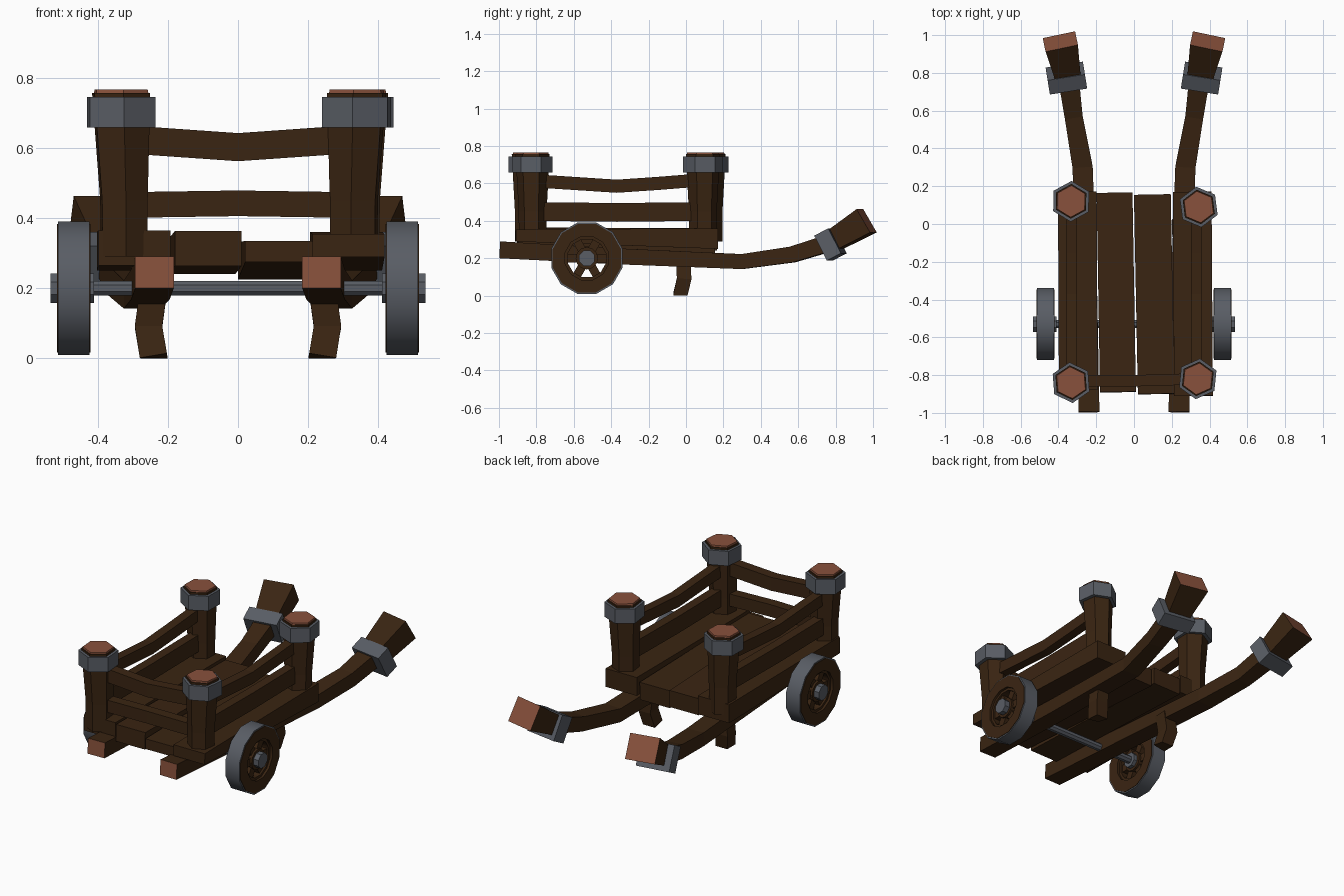
import bpy, bmesh, math
from mathutils import Vector

if "Cube" in bpy.data.objects:
    bpy.data.objects.remove(bpy.data.objects["Cube"])


def mat(name, col):
    m = bpy.data.materials.new(name)
    m.diffuse_color = (*col, 1)
    m.use_nodes = True
    m.node_tree.nodes["Principled BSDF"].inputs["Base Color"].default_value = m.diffuse_color
    return m


WOOD = mat("dark wood", (0.042, 0.018, 0.006))
CUT = mat("cut wood end", (0.25, 0.083, 0.045))
IRON = mat("grey iron", (0.10, 0.11, 0.13))


def loft(name, rings, mats, ends=(0, 0), closed=False):
    """Skin a list of vertex rings; ends = material index of the two caps."""
    bm = bmesh.new()
    vs = [[bm.verts.new(p) for p in r] for r in rings]
    n = len(vs[0])
    pairs = list(zip(vs, vs[1:])) + ([(vs[-1], vs[0])] if closed else [])
    for a, b in pairs:
        for i in range(n):
            j = (i + 1) % n
            bm.faces.new((a[i], a[j], b[j], b[i]))
    if not closed:
        for r, k in ((vs[0], ends[0]), (vs[-1], ends[1])):
            bm.faces.new(r).material_index = k
    bmesh.ops.recalc_face_normals(bm, faces=bm.faces)
    me = bpy.data.meshes.new(name)
    bm.to_mesh(me)
    bm.free()
    for m in mats:
        me.materials.append(m)
    ob = bpy.data.objects.new(name, me)
    bpy.context.collection.objects.link(ob)
    return ob


def beam(name, pts, sizes, mats=(WOOD,), ref=(0, 0, 1), ends=(0, 0)):
    """Rectangular bar along a path; sizes = (width, height) per point."""
    pts = [Vector(p) for p in pts]
    if isinstance(sizes, tuple):
        sizes = [sizes] * len(pts)
    rings = []
    for i, (p, (w, h)) in enumerate(zip(pts, sizes)):
        t = (pts[min(i + 1, len(pts) - 1)] - pts[max(i - 1, 0)]).normalized()
        s = t.cross(Vector(ref)).normalized()
        u = s.cross(t)
        ring = [p + s * w / 2 * a + u * h / 2 * b
                for a, b in ((-1, -1), (1, -1), (1, 1), (-1, 1))]
        for v in ring:
            v.z = max(v.z, 0)
        rings.append(ring)
    return loft(name, rings, mats, ends)


def prism(name, secs, n, rot, mats, axis="z"):
    """Stacked n-gon sections: secs = (centre, radius)."""
    rings = []
    for c, r in secs:
        ring = []
        for k in range(n):
            a = rot + math.tau * k / n
            d = (math.cos(a), math.sin(a))
            ring.append(Vector(c) + r * Vector((*d, 0) if axis == "z" else (0, *d)))
        rings.append(ring)
    return loft(name, rings, mats)


def hoop(name, x, y, z, r0, r1, half, m):
    """Twelve-sided ring around the x axis."""
    rings = []
    for k in range(12):
        a = math.tau * (k + 0.5) / 12
        rings.append([(x + dx, y + r * math.cos(a), z + r * math.sin(a))
                      for r, dx in ((r0, -half), (r1, -half), (r1, half), (r0, half))])
    ob = loft(name, rings, (m,), closed=True)
    bpy.ops.object.select_all(action="DESELECT")
    ob.select_set(True)
    bpy.context.view_layer.objects.active = ob
    bpy.ops.object.shade_smooth_by_angle(angle=math.radians(35))


# deck planks: x front, x back, width, y front, y back, z/height front and back
planks = [(-0.295, -0.30, 0.205, -0.88, 0.17, 0.315, 0.10, 0.305, 0.11),
          (-0.085, -0.103, 0.19, -0.89, 0.165, 0.313, 0.10, 0.29, 0.10),
          (0.118, 0.097, 0.195, -0.90, 0.155, 0.305, 0.06, 0.278, 0.105),
          (0.315, 0.308, 0.205, -0.91, 0.17, 0.322, 0.065, 0.305, 0.11)]
for xf, xb, w, yf, yb, zf, hf, zb, hb in planks:
    beam("deck_plank", [(xf, yf, zf), (xb, yb, zb)], [(w, hf), (w, hb)])

# corner posts with iron bands and cut tops
for x, y, rot in ((-0.325, 0.12, 0.5), (0.335, 0.09, 0.65),
                  (-0.325, -0.84, 0.6), (0.33, -0.82, 0.42)):
    o = 0.008 if x > 0 else -0.008
    prism("corner_post", [((x, y, 0.29), 0.074), ((x, y, 0.45), 0.075),
                          ((x + o, y, 0.757), 0.092)], 6, rot, (WOOD,))
    prism("post_band", [((x + o, y, 0.658), 0.108), ((x + o, y, 0.745), 0.108)],
          6, rot, (IRON,))
    prism("post_top", [((x + o, y, 0.75), 0.087), ((x + o, y, 0.766), 0.084)],
          6, rot, (CUT,))

# front rails
beam("front_upper_rail", [(-0.33, -0.83, 0.625), (0, -0.83, 0.602), (0.33, -0.82, 0.625)],
     (0.06, 0.08))
beam("front_lower_rail", [(-0.33, -0.83, 0.437), (0, -0.83, 0.442), (0.33, -0.82, 0.437)],
     (0.06, 0.073))

for s in (-1, 1):
    # side rails
    X = 0.33 * s
    beam("side_upper_rail", [(X, -0.83, 0.615), (X, -0.60, 0.60), (X, -0.37, 0.585),
                             (X, -0.15, 0.60), (X, 0.10, 0.62)], (0.055, 0.07))
    beam("side_lower_rail", [(X, -0.83, 0.45), (X, -0.37, 0.445), (X, 0.10, 0.45)],
         (0.055, 0.1))
    # long shafts bending up into hand grips
    beam("shaft", [(0.238 * s, -0.995, 0.245), (0.25 * s, -0.36, 0.21),
                   (0.272 * s, 0.30, 0.182), (0.32 * s, 0.57, 0.22),
                   (0.348 * s, 0.78, 0.285)],
         [(0.11, 0.09), (0.11, 0.085), (0.107, 0.08), (0.095, 0.085), (0.11, 0.09)],
         (WOOD, CUT), ends=(1, 0))
    beam("shaft_grip", [(0.35 * s, 0.775, 0.285), (0.39 * s, 0.966, 0.40)],
         [(0.13, 0.11), (0.175, 0.145)], (WOOD, CUT), ends=(0, 1))
    beam("shaft_band", [(0.352 * s, 0.735, 0.254), (0.364 * s, 0.81, 0.293)],
         (0.2, 0.15), (IRON,))
    # prop legs
    beam("prop_leg", [(0.24 * s, -0.015, 0.2), (0.255 * s, -0.01, 0.09),
                      (0.24 * s, -0.03, 0)], (0.078, 0.078), ref=(0, 1, 0))
    # wheels
    cx, cy, cz = 0.468 * s, -0.53, 0.2
    hoop("wheel_tyre", cx, cy, cz, 0.175, 0.197, 0.045, IRON)
    hoop("wheel_rim", cx, cy, cz, 0.12, 0.189, 0.048, WOOD)
    hoop("wheel_inner_rim", cx, cy, cz, 0.105, 0.125, 0.034, WOOD)
    prism("wheel_hub", [((cx - 0.035, cy, cz), 0.06), ((cx + 0.035, cy, cz), 0.06)],
          12, 0, (WOOD,), "x")
    for k in range(6):
        a = math.tau * k / 6
        d = Vector((0, math.cos(a), math.sin(a)))
        c = Vector((cx, cy, cz))
        beam("wheel_spoke", [c + d * 0.03, c + d * 0.118], (0.045, 0.045), ref=(1, 0, 0))
    prism("hub_cap", [((0.41 * s, cy, cz), 0.045), ((0.535 * s, cy, cz), 0.045)],
          8, math.pi / 8, (IRON,), "x")

# axle
prism("axle", [((-0.5, -0.53, 0.2), 0.023), ((0.5, -0.53, 0.2), 0.023)],
      8, math.pi / 8, (IRON,), "x")
